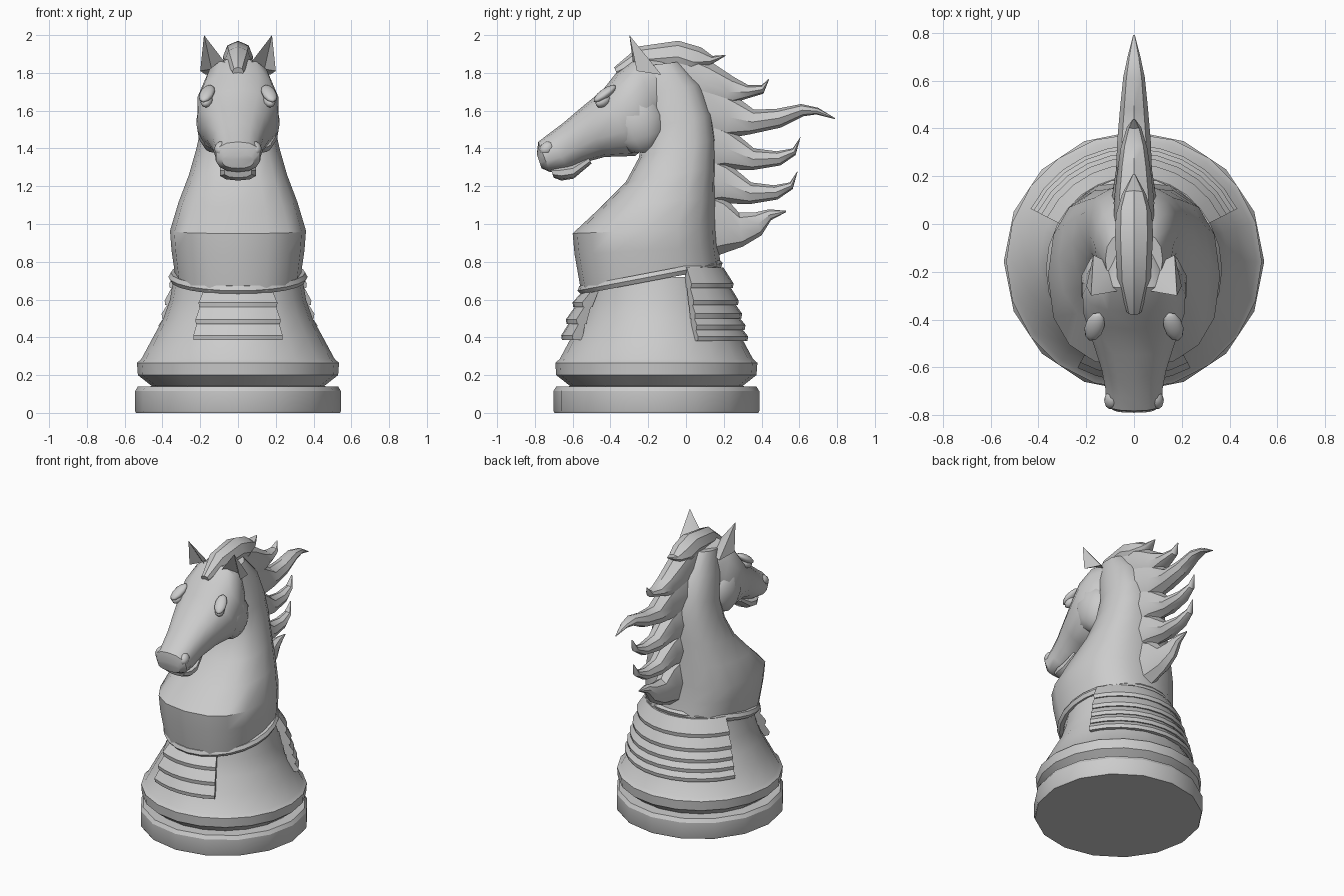
import bpy, bmesh, math
from math import sin, cos, pi, radians

CY = -0.157  # base axis position in y


def finish(name, bm, angle=35):
    bmesh.ops.recalc_face_normals(bm, faces=bm.faces)
    me = bpy.data.meshes.new(name)
    bm.to_mesh(me)
    bm.free()
    ob = bpy.data.objects.new(name, me)
    bpy.context.collection.objects.link(ob)
    bpy.ops.object.select_all(action='DESELECT')
    ob.select_set(True)
    bpy.context.view_layer.objects.active = ob
    bpy.ops.object.shade_smooth_by_angle(angle=radians(angle))
    return ob


def skin(name, rings, angle=35):
    """Bridge closed rings of points and cap both ends."""
    bm = bmesh.new()
    vs = [[bm.verts.new(p) for p in r] for r in rings]
    n = len(vs[0])
    for a, b in zip(vs, vs[1:]):
        for i in range(n):
            j = (i + 1) % n
            bm.faces.new((a[i], a[j], b[j], b[i]))
    bm.faces.new(vs[0])
    bm.faces.new(vs[-1])
    return finish(name, bm, angle)


def loft(name, sections, sides=12, e=1.0, angle=35):
    """Section = two outline points in the side plane (y0,z0,y1,z1) and half width."""
    def p(v):
        return math.copysign(abs(v) ** e, v)
    rings = []
    for y0, z0, y1, z1, w in sections:
        ring = []
        for i in range(sides):
            a = 2 * pi * i / sides
            c, s = p(cos(a)), p(sin(a))
            ring.append((w * s, (y0 + y1) / 2 + c * (y0 - y1) / 2,
                         (z0 + z1) / 2 + c * (z0 - z1) / 2))
        rings.append(ring)
    return skin(name, rings, angle)


def lathe(name, profile, sides=16):
    return skin(name, [[(r * cos(2 * pi * i / sides), CY + r * sin(2 * pi * i / sides), z)
                        for i in range(sides)] for r, z in profile], 30)


def plate(name, mid, half, r0, z0, r1, z1, t=0.035, steps=10):
    """Curved armour strip: lower edge r0,z0, upper edge r1,z1."""
    rings = []
    for i in range(steps + 1):
        a = radians(mid - half + 2 * half * i / steps)
        rings.append([(r * cos(a), CY + r * sin(a), z) for r, z in
                      ((r0, z0), (r0 + 0.004, z0 + 0.025), (r1, z1), (r1 - t, z1), (r0 - t - 0.02, z0))])
    return skin(name, rings, 30)


def blob(name, loc, scale, rot=(0, 0, 0)):
    for side in (-1, 1):
        bpy.ops.mesh.primitive_uv_sphere_add(
            segments=10, ring_count=6, location=(side * loc[0], loc[1], loc[2]),
            rotation=(rot[0], side * rot[1], side * rot[2]))
        ob = bpy.context.object
        ob.name = name
        ob.scale = scale
        bpy.ops.object.shade_smooth()


# Turned base
lathe("foot_disc", [(0.54, 0), (0.545, 0.01), (0.545, 0.115), (0.53, 0.14), (0.4, 0.142)])
lathe("base_body", [(0.44, 0.13), (0.46, 0.145), (0.53, 0.2), (0.535, 0.265), (0.512, 0.285),
                    (0.45, 0.4), (0.395, 0.5), (0.36, 0.6), (0.34, 0.72)], 20)

# Armour plates, front and back
for i, (r0, z0, r1, z1) in enumerate([(0.44, 0.56, 0.375, 0.66), (0.475, 0.47, 0.425, 0.57),
                                      (0.5, 0.385, 0.46, 0.48)]):
    plate(f"front_plate_{i}", 270, 28, r0, z0, r1, z1, steps=6)
for i, (r0, z0, r1, z1) in enumerate([(0.405, 0.66, 0.355, 0.77), (0.432, 0.57, 0.39, 0.67),
                                      (0.45, 0.5, 0.415, 0.58), (0.468, 0.44, 0.435, 0.51),
                                      (0.482, 0.38, 0.45, 0.45)]):
    plate(f"back_plate_{i}", 90, 63, r0, z0, r1, z1)

# Tilted collar
bpy.ops.mesh.primitive_torus_add(location=(0, -0.19, 0.72), rotation=(radians(10.8), 0, 0),
                                 major_segments=24, minor_segments=6,
                                 major_radius=0.343, minor_radius=0.026)
bpy.context.object.name = "collar"
bpy.context.object.scale = (1, 1.06, 1)
bpy.ops.object.shade_smooth_by_angle(angle=radians(35))

# Chest and neck
loft("neck", [(-0.555, 0.64, 0.185, 0.78, 0.33), (-0.59, 0.84, 0.17, 0.88, 0.352),
              (-0.6, 0.95, 0.165, 0.98, 0.36), (-0.45, 1.09, 0.16, 1.14, 0.315),
              (-0.32, 1.22, 0.16, 1.3, 0.26), (-0.25, 1.35, 0.16, 1.45, 0.22),
              (-0.22, 1.5, 0.14, 1.58, 0.19), (-0.25, 1.68, 0.08, 1.74, 0.165),
              (-0.27, 1.83, -0.03, 1.86, 0.12)], 16, 0.82, 32)

# Head from poll to muzzle, with lower lip
loft("head", [(-0.12, 1.88, -0.06, 1.62, 0.1), (-0.27, 1.88, -0.13, 1.52, 0.185),
              (-0.37, 1.8, -0.17, 1.44, 0.22), (-0.44, 1.71, -0.27, 1.36, 0.215),
              (-0.55, 1.62, -0.43, 1.355, 0.172), (-0.65, 1.535, -0.54, 1.325, 0.138),
              (-0.73, 1.475, -0.62, 1.285, 0.122), (-0.782, 1.435, -0.72, 1.275, 0.12),
              (-0.79, 1.37, -0.765, 1.295, 0.085)], 14, 0.85)
loft("lower_lip", [(-0.52, 1.36, -0.5, 1.32, 0.08), (-0.6, 1.32, -0.595, 1.24, 0.1),
                   (-0.66, 1.31, -0.66, 1.23, 0.1), (-0.72, 1.3, -0.7, 1.245, 0.075)], 10, 0.85)
blob("cheek", (0.12, -0.26, 1.54), (0.105, 0.15, 0.17), (0.3, 0, 0))
blob("brow", (0.165, -0.43, 1.69), (0.04, 0.075, 0.025), (0.6, 0, 0.35))
blob("eye", (0.165, -0.44, 1.65), (0.032, 0.045, 0.03), (0.5, 0, 0.35))
blob("nostril", (0.09, -0.735, 1.4), (0.035, 0.045, 0.035), (0.6, 0, 0.3))

# Ears
for side in (-1, 1):
    bm = bmesh.new()
    tip, *base = [bm.verts.new((side * x, y, z)) for x, y, z in (
        (0.18, -0.3, 2.0), (0.2, -0.26, 1.81), (0.14, -0.2, 1.82), (0.065, -0.28, 1.85),
        (0.09, -0.17, 1.8), (0.17, -0.13, 1.79))]
    for a, b in zip(base, base[1:] + base[:1]):
        bm.faces.new((tip, a, b))
    bm.faces.new(base)
    finish("ear", bm, 40)

# Mane locks
loft("forelock_crest", [(-0.38, 1.83, -0.36, 1.78, 0.03), (-0.25, 1.94, -0.2, 1.8, 0.07),
                        (-0.04, 1.97, -0.05, 1.8, 0.08), (0.08, 1.935, 0, 1.78, 0.075),
                        (0.14, 1.89, 0.11, 1.83, 0.05), (0.21, 1.895, 0.21, 1.89, 0.004)], 8)
loft("mane_lock_upper", [(-0.02, 1.92, -0.08, 1.7, 0.08), (0.13, 1.86, 0.05, 1.62, 0.085),
                         (0.25, 1.78, 0.2, 1.62, 0.07), (0.33, 1.735, 0.31, 1.66, 0.055),
                         (0.4, 1.735, 0.41, 1.69, 0.03), (0.44, 1.77, 0.44, 1.765, 0.004)], 8)
loft("mane_lock_long", [(0.08, 1.78, 0.04, 1.45, 0.1), (0.26, 1.68, 0.2, 1.45, 0.075),
                        (0.36, 1.605, 0.34, 1.475, 0.07), (0.48, 1.61, 0.5, 1.51, 0.058),
                        (0.61, 1.635, 0.62, 1.57, 0.045), (0.7, 1.615, 0.69, 1.58, 0.028),
                        (0.79, 1.56, 0.79, 1.555, 0.004)], 8)
for k, (dy, dz) in enumerate([(0, 0), (-0.015, -0.18)]):
    loft(f"mane_lock_middle_{k}", [
        (y0 + dy, z0 + dz, y1 + dy, z1 + dz, w) for y0, z0, y1, z1, w in (
            (0.1, 1.58, 0.08, 1.26, 0.1), (0.23, 1.51, 0.2, 1.29, 0.075),
            (0.36, 1.4, 0.35, 1.285, 0.062), (0.48, 1.385, 0.5, 1.31, 0.046),
            (0.565, 1.4, 0.58, 1.365, 0.028), (0.605, 1.46, 0.605, 1.455, 0.004))], 8)
loft("mane_lock_lower", [(0.08, 1.22, 0.08, 0.8, 0.1), (0.2, 1.15, 0.2, 0.845, 0.07),
                         (0.28, 1.06, 0.3, 0.88, 0.06), (0.36, 1.06, 0.4, 0.94, 0.045),
                         (0.44, 1.078, 0.45, 1.02, 0.03), (0.53, 1.07, 0.53, 1.063, 0.004)], 8)
